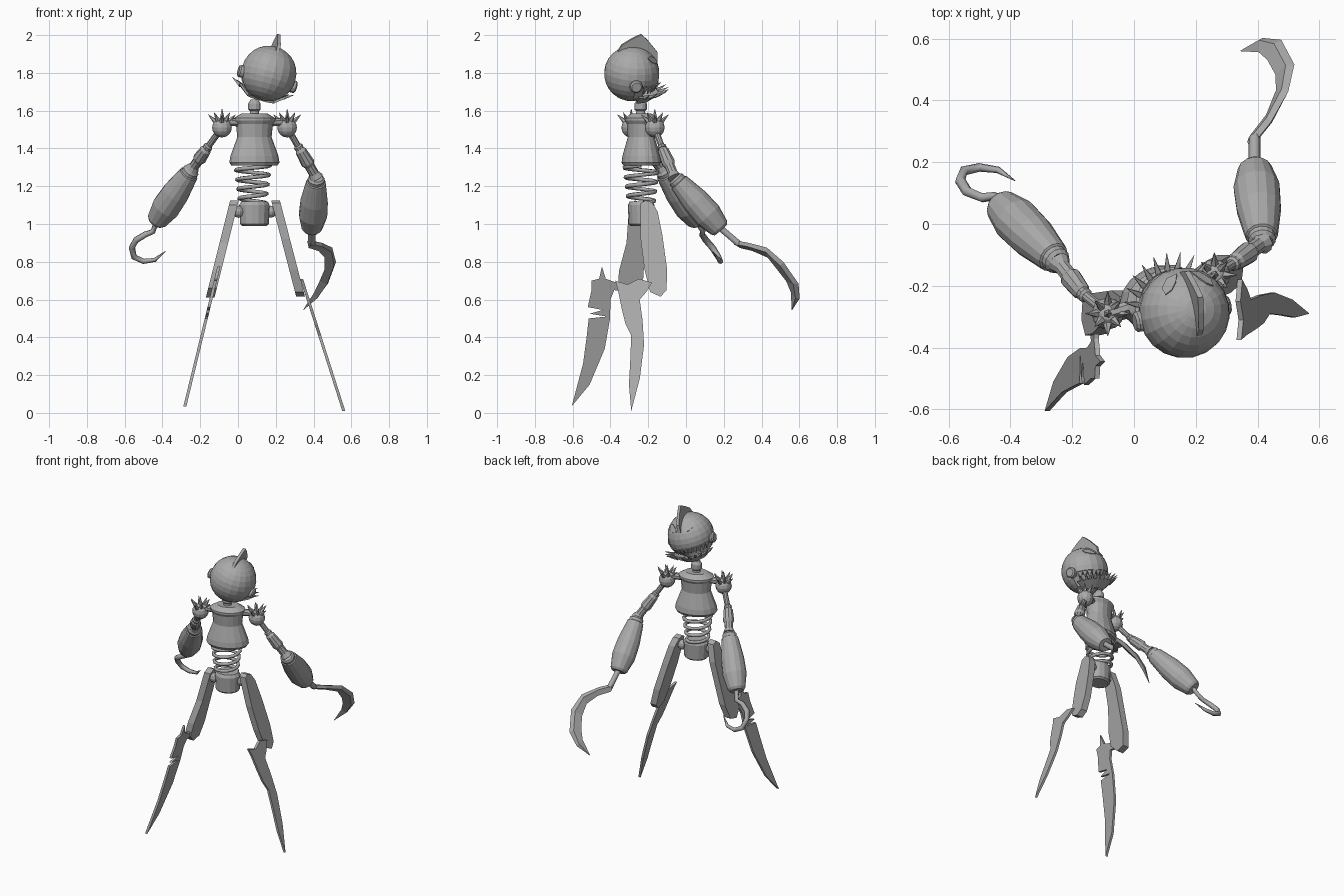
import bpy, bmesh, math
from mathutils import Vector, Matrix

if "Cube" in bpy.data.objects:
    bpy.data.objects.remove(bpy.data.objects["Cube"])

GREY = (0.4, 0.4, 0.4, 1)
mat = bpy.data.materials.new("plain_grey")
mat.use_nodes = True
mat.diffuse_color = GREY
mat.node_tree.nodes["Principled BSDF"].inputs["Base Color"].default_value = GREY


def finish(name, bm, matrix=Matrix()):
    bmesh.ops.recalc_face_normals(bm, faces=bm.faces)
    me = bpy.data.meshes.new(name)
    bm.to_mesh(me)
    bm.free()
    me.materials.append(mat)
    ob = bpy.data.objects.new(name, me)
    ob.matrix_world = matrix
    bpy.context.collection.objects.link(ob)
    return ob


def loft(name, rings, matrix=Matrix()):
    bm = bmesh.new()
    vs = [[bm.verts.new(p) for p in r] for r in rings]
    n = len(vs[0])
    for a, b in zip(vs, vs[1:]):
        for i in range(n):
            j = (i + 1) % n
            bm.faces.new((a[i], a[j], b[j], b[i]))
    bm.faces.new(vs[0])
    bm.faces.new(vs[-1])
    return finish(name, bm, matrix)


def circle(r, z, n, sy=1):
    return [(r * math.cos(a), r * sy * math.sin(a), z)
            for a in (math.tau * (i + .5) / n for i in range(n))]


def lathe(name, a, b, profile, n=12):
    # profile of (fraction along a-b, radius)
    a, b = Vector(a), Vector(b)
    d = b - a
    m = Matrix.Translation(a) @ d.to_track_quat('Z', 'Y').to_matrix().to_4x4()
    return loft(name, [circle(r, t * d.length, n) for t, r in profile], m)


def ball(name, loc, r, n=12, matrix=Matrix()):
    bm = bmesh.new()
    bmesh.ops.create_uvsphere(bm, u_segments=n, v_segments=n * 2 // 3, radius=r)
    return finish(name, bm, matrix @ Matrix.Translation(loc))


def cone(name, base, tip, r, n=6):
    return lathe(name, base, tip, [(0, r), (1, .001)], n)


def plate(name, outline, x_of_z, half, matrix=Matrix()):
    # flat outline in y and z, leaning sideways with height
    sides = [[(x_of_z(z) + s * half, y, z) for y, z in outline] for s in (-1, 1)]
    return loft(name, sides, matrix)


def line(z0, x0, z1, x1):
    return lambda z: x0 + (x1 - x0) * (z - z0) / (z1 - z0)


def wire(name, points, r, radii=None):
    cu = bpy.data.curves.new(name, 'CURVE')
    cu.dimensions = '3D'
    cu.bevel_depth = r
    cu.bevel_resolution = 1
    cu.use_fill_caps = True
    sp = cu.splines.new('POLY')
    sp.points.add(len(points) - 1)
    for i, p in enumerate(points):
        sp.points[i].co = (*p, 1)
        sp.points[i].radius = radii[i] if radii else 1
    cu.materials.append(mat)
    ob = bpy.data.objects.new(name, cu)
    bpy.context.collection.objects.link(ob)


# Trunk: torso, neck, spring waist and pelvis, all turned a little
trunk = Matrix.Translation((.087, -.237, 0)) @ Matrix.Rotation(math.radians(18), 4, 'Z')
loft("torso", [circle(r, z, 16, .75) for r, z in (
    (.125, 1.31), (.136, 1.325), (.13, 1.36), (.093, 1.46), (.1, 1.53),
    (.113, 1.548), (.113, 1.56), (.07, 1.585))], trunk)
lathe("neck", (.087, -.24, 1.57), (.087, -.24, 1.66), [(0, .028), (.3, .024), (.4, .034), (.75, .034), (1, .02)])
turns, steps = 4, 14
wire("waist_spring", [(.078 + r * math.cos(a), -.237 + r * math.sin(a), 1.11 + .2 * t)
                      for t, a, r in ((i / (turns * steps), math.tau * i / steps, .068 + .024 * i / (turns * steps))
                                      for i in range(turns * steps + 1))], .011)
loft("pelvis", [circle(r, z, 14, .85) for r, z in (
    (.065, .99), (.077, 1.0), (.082, 1.1), (.07, 1.12))], trunk)
for s in (-1, 1):
    ball("hip_peg", (s * .09, 0, 1.065), .032, 10, trunk)

# Legs: paddle thighs and blade shins
plate("left_thigh", [(-.24, 1.11), (-.215, 1.125), (-.18, 1.115), (-.15, 1.065), (-.125, .94), (-.1, .76),
                     (-.103, .65), (-.135, .615), (-.19, .64), (-.22, .76), (-.24, .92)],
      line(1.12, .2, .62, .33), .023)
plate("right_thigh", [(-.3, 1.1), (-.27, 1.125), (-.235, 1.11), (-.215, 1.0), (-.225, .72), (-.25, .625),
                      (-.31, .61), (-.36, .66), (-.355, .75), (-.315, .9), (-.305, 1.04)],
      line(1.12, -.02, .62, -.145), .023)
plate("left_shin", [(-.375, .7), (-.36, .65), (-.34, .55), (-.32, .47), (-.29, .41), (-.295, .28), (-.302, .15),
                    (-.29, .01), (-.245, .18), (-.222, .36), (-.23, .49), (-.245, .6), (-.21, .64), (-.18, .69),
                    (-.25, .71), (-.31, .68)], line(.73, .33, .01, .56), .008)
plate("right_shin", [(-.445, .775), (-.425, .71), (-.37, .69), (-.31, .7), (-.31, .64), (-.38, .65), (-.4, .6),
                     (-.402, .5), (-.43, .34), (-.51, .15), (-.605, .035), (-.545, .26), (-.525, .41),
                     (-.515, .5), (-.42, .51), (-.51, .525), (-.44, .545), (-.52, .56), (-.5, .65), (-.5, .7),
                     (-.46, .71)],
      line(.78, -.1, .04, -.28), .008)


# Arms: spiked shoulder, rod, sleeve and barrel forearm
def arm(side, shoulder, elbow, cuff, wrist):
    c = Vector(shoulder)
    ball(side + "_shoulder", c, .052)
    for i in range(9):
        a = math.tau * i / 8
        d = Vector((math.cos(a), math.sin(a), .95 + .4 * (i % 2))) if i < 8 else Vector((0, 0, 1))
        d.normalize()
        cone(side + "_shoulder_spike", c + d * .04, c + d * .1, .016, 5)
    inner = Vector((.087, -.237, 1.535))
    lathe(side + "_shoulder_peg", c + Vector((0, 0, .03)), inner, [(0, .022), (1, .022)], 8)
    lathe(side + "_upper_arm", c, elbow, [(0, .017), (.85, .017), (.9, .025), (1, .025)], 10)
    lathe(side + "_sleeve", elbow, cuff, [(0, .02), (.08, .03), (.5, .036), (.6, .027), (.85, .027), (1, .038)], 10)
    lathe(side + "_forearm", cuff, wrist, [(0, .035), (.03, .045), (.08, .045), (.09, .052), (.13, .055),
                                           (.45, .073), (.72, .076), (.96, .056), (1, .045)], 14)


arm("right", (-.085, -.29, 1.51), (-.165, -.225, 1.4), (-.243, -.125, 1.29), (-.435, .065, 1.01))
arm("left", (.26, -.165, 1.51), (.325, -.125, 1.4), (.415, -.06, 1.245), (.39, .185, .97))

# Right hook
wire("right_hook", [(-.43, .06, 1.02), (-.45, .09, .96), (-.49, .085, .945), (-.54, .105, .915),
                    (-.562, .14, .875), (-.55, .172, .825), (-.5, .183, .802), (-.44, .175, .81),
                    (-.385, .14, .855)], .016, [1, .9, 1, 1.1, 1.1, 1, .9, .7, .1])

# Left sickle: rod and curved tapering blade
wire("sickle_rod", [(.39, .18, .98), (.39, .28, .895)], .019)
centre, normal = Vector((.36, .45, .72)), Vector((-.65, .55, .53)).normalized()
rings = []
for p, w in (((.375, .265, .895), .03), ((.435, .34, .88), .028), ((.48, .43, .85), .035), ((.49, .5, .78), .042),
             ((.455, .565, .69), .042), ((.41, .58, .62), .03), ((.345, .56, .545), .002)):
    p = Vector(p)
    out = p - centre
    out = (out - normal * out.dot(normal)).normalized() * w
    t = normal * min(.014, w * .5)
    rings.append([p + out * .9, p + out * .3 + t, p - out, p + out * .3 - t])
loft("sickle_blade", rings)

# Head frame: side, forward and up axes, tilted and turned
side = Vector((.944, .175, -.28)).normalized()
up = Vector((.3, .1, .95))
up = (up - side * up.dot(side)).normalized()
head = Matrix((side, up.cross(side), up)).transposed().to_4x4()
head.translation = (.163, -.287, 1.797)
R = .147


def polar(az, lat, r=R):
    az, lat = math.radians(az), math.radians(lat)
    return Vector((math.sin(az) * math.cos(lat), math.cos(az) * math.cos(lat), math.sin(lat))) * r


# Skull with a recessed mouth
bm = bmesh.new()
bmesh.ops.create_uvsphere(bm, u_segments=20, v_segments=14, radius=R)
for v in bm.verts:
    if v.co.y > .035 and -.12 < v.co.z < -.05:
        v.co *= .8
finish("skull", bm, head)
for s in (-1, 1):
    lathe("ear", head @ Vector((s * .13, 0, -.03)), head @ Vector((s * .162, 0, -.03)),
          [(0, .034), (.75, .034), (1, .026)])
    # Slanted almond eyes
    eye = [(10, 32), (22, 45), (38, 50), (52, 46), (44, 36), (26, 30)]
    loft("eye", [[polar(s * a, l, R + k) for a, l in eye] for k in (-.003, .004)], head)

# Crest fin
plate("crest", [(-.1, .09), (-.07, .155), (-.02, .19), (.03, .218), (.07, .185), (.125, .125), (.13, .07)],
      lambda z: 0, .009, head)

# Hinged lower jaw: a thin band around the chin, opened forward
jaw = head @ Matrix.Translation((0, .025, -.012))
loft("jaw", [[polar(a, l, r) for l, r in ((-32, .158), (-60, .15), (-60, .138), (-32, .146))]
             for a in range(-90, 91, 15)], jaw)
for a in range(-75, 76, 15):
    cone("lower_tooth", jaw @ polar(a, -33, .152), jaw @ polar(a, -17, .187), .013, 4)

# Upper teeth hang from the lip as thin triangles
for a in range(-66, 67, 12):
    tri = [(a - 6, -14), (a + 6, -14), (a, -33)]
    loft("upper_tooth", [[polar(x, l, R + k) for x, l in tri] for k in (-.004, .004)], head)
